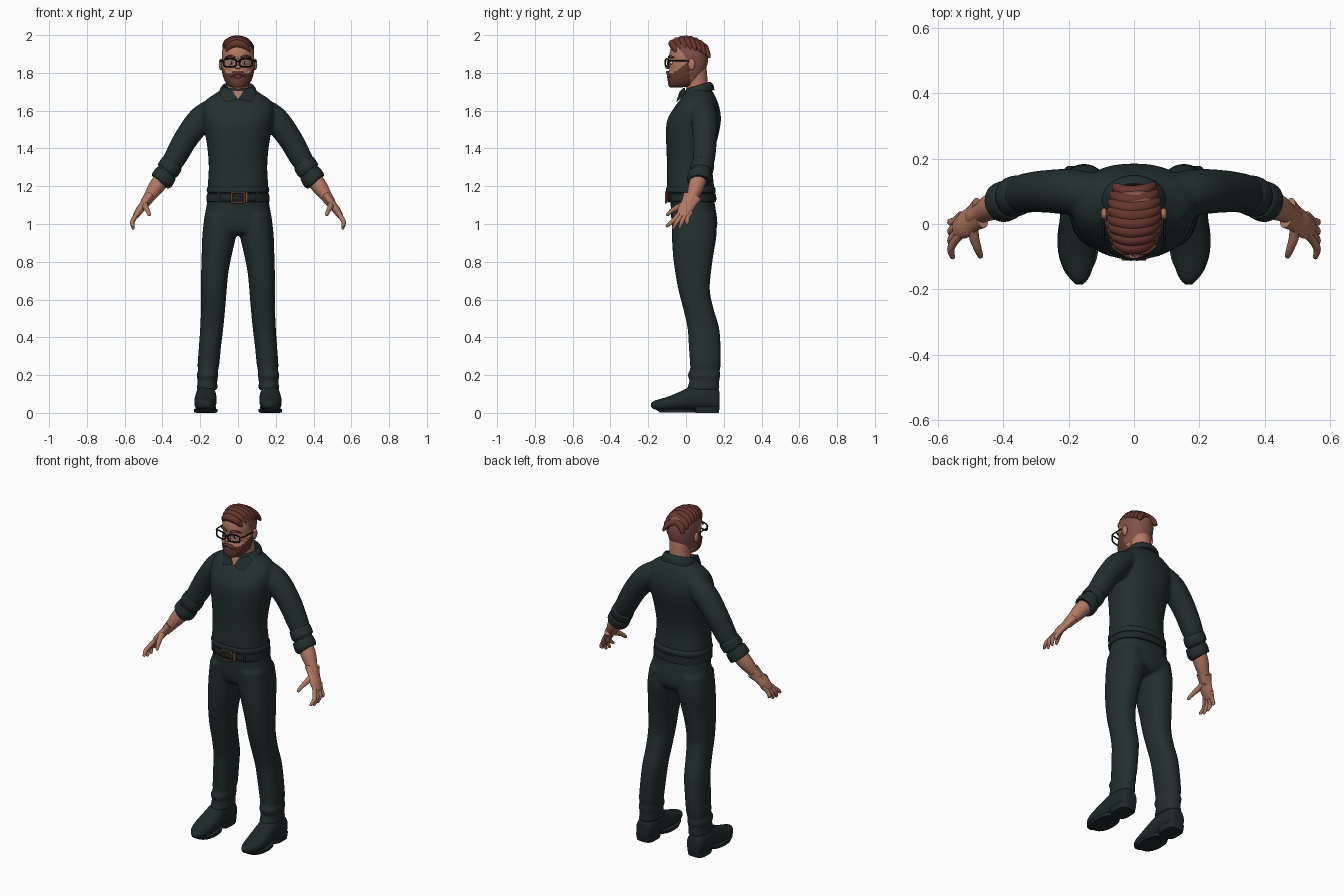
import bpy, bmesh, math
from mathutils import Vector, Matrix

cube = bpy.data.objects.get("Cube")
if cube:
    bpy.data.objects.remove(cube, do_unlink=True)


def material(name, r, g, b):
    m = bpy.data.materials.new(name)
    m.use_nodes = True
    m.diffuse_color = (r, g, b, 1)
    node = m.node_tree.nodes["Principled BSDF"]
    node.inputs["Base Color"].default_value = (r, g, b, 1)
    node.inputs["Roughness"].default_value = 0.8
    return m


CLOTH = material("dark green cloth", .016, .028, .028)
LEATHER = material("dark shoe leather", .013, .022, .022)
SKIN = material("skin", .44, .19, .12)
HAIR = material("auburn hair", .13, .036, .026)
SCALP = material("shaved scalp", .22, .085, .065)
BEARD = material("brown beard", .13, .045, .028)
BLACK = material("black frame", .006, .007, .008)
BUCKLE = material("copper buckle", .22, .075, .04)
WHITE = material("eye white", .6, .55, .5)


def finish(name, bm, mat):
    """Turn a bmesh into a smooth shaded object."""
    bmesh.ops.recalc_face_normals(bm, faces=bm.faces[:])
    mesh = bpy.data.meshes.new(name)
    bm.to_mesh(mesh)
    bm.free()
    mesh.materials.append(mat)
    for p in mesh.polygons:
        p.use_smooth = True
    mesh.set_sharp_from_angle(angle=math.radians(50))
    ob = bpy.data.objects.new(name, mesh)
    bpy.context.scene.collection.objects.link(ob)
    return ob


def spline(rows, steps):
    """Smooth interpolation of rows of numbers."""
    out = []
    for i in range(len(rows) - 1):
        a, b, c, d = rows[max(i - 1, 0)], rows[i], rows[i + 1], rows[min(i + 2, len(rows) - 1)]
        for k in range(steps):
            t = k / steps
            out.append([q + .5 * t * (r - p + t * (2 * p - 5 * q + 4 * r - s + t * (3 * (q - r) + s - p)))
                        for p, q, r, s in zip(a, b, c, d)])
    return out + [list(rows[-1])]


def bridge(name, rings, mat):
    bm = bmesh.new()
    vs = [[bm.verts.new(p) for p in ring] for ring in rings]
    n = len(vs[0])
    for a, b in zip(vs, vs[1:]):
        for j in range(n):
            bm.faces.new((a[j], a[(j + 1) % n], b[(j + 1) % n], b[j]))
    bm.faces.new(vs[0])
    bm.faces.new(vs[-1])
    return finish(name, bm, mat)


def oval(n, power):
    for j in range(n):
        c, s = math.cos(math.tau * j / n), math.sin(math.tau * j / n)
        yield (math.copysign(abs(c) ** (2 / power), c), math.copysign(abs(s) ** (2 / power), s))


def loft(name, rows, mat, axis="z", n=40, power=2.3, steps=5, sx=1):
    """Rows are (position, x low, x high, other low, other high) along an axis."""
    rings = []
    for t, x0, x1, b0, b1 in spline(rows, steps):
        ring = []
        for c, s in oval(n, power):
            x = sx * ((x0 + x1) / 2 + c * (x1 - x0) / 2)
            b = (b0 + b1) / 2 + s * (b1 - b0) / 2
            ring.append((x, b, t) if axis == "z" else (x, t, b))
        rings.append(ring)
    return bridge(name, rings, mat)


def body(name, rows, mat, **kw):
    """Centred loft, rows are (z, half width, front y, back y)."""
    return loft(name, [(z, -w, w, f, b) for z, w, f, b in rows], mat, **kw)


def tube(name, pts, mat, side=(0, 1, 0), wide=1, n=16, steps=4, sx=1, tip=True):
    """Rows are (x, y, z, radius); the section is stretched along side."""
    path = spline([(sx * x, y, z, r) for x, y, z, r in pts], steps)
    if tip:
        *p, r = path[-1]
        d = (Vector(p) - Vector(path[-2][:3])).normalized()
        for deg in (30, 60, 82):
            a = math.radians(deg)
            path.append([*(Vector(p) + d * r * math.sin(a)), r * math.cos(a)])
    rings = []
    for i, (*p, r) in enumerate(path):
        d = Vector(path[min(i + 1, len(path) - 1)][:3]) - Vector(path[max(i - 1, 0)][:3])
        d.normalize()
        u = Vector(side)
        u = (u - d * u.dot(d)).normalized()
        v = d.cross(u)
        rings.append([Vector(p) + u * c * r * wide + v * s * r for c, s in oval(n, 2)])
    return bridge(name, rings, mat)


def blob(name, loc, size, mat):
    bm = bmesh.new()
    bmesh.ops.create_uvsphere(bm, u_segments=20, v_segments=12, radius=1,
                              matrix=Matrix.LocRotScale(Vector(loc), None, Vector(size)))
    return finish(name, bm, mat)


def plate(name, pts, mat, thick=.008, sx=1):
    bm = bmesh.new()
    bm.faces.new([bm.verts.new((sx * x, y, z)) for x, y, z in pts])
    bmesh.ops.solidify(bm, geom=bm.faces[:], thickness=thick)
    return finish(name, bm, mat)


def fuse(name, parts, mat, voxel=.009):
    """Melt overlapping parts into one soft garment."""
    bm = bmesh.new()
    for p in parts:
        bm.from_mesh(p.data)
        bpy.data.objects.remove(p, do_unlink=True)
    ob = finish(name, bm, mat)
    rm = ob.modifiers.new("remesh", "REMESH")
    rm.mode, rm.voxel_size = "VOXEL", voxel
    ob.modifiers.new("soften", "SMOOTH").iterations = 4
    dg = bpy.context.evaluated_depsgraph_get()
    mesh = bpy.data.meshes.new_from_object(ob.evaluated_get(dg))
    ob.modifiers.clear()
    ob.data = mesh
    mesh.materials.clear()
    mesh.materials.append(mat)
    for p in mesh.polygons:
        p.use_smooth, p.material_index = True, 0


# Shirt: torso and sleeves
shirt = [body("torso", [(1.155, .158, -.095, .145), (1.2, .16, -.102, .148), (1.3, .155, -.1, .14),
                        (1.4, .162, -.104, .155), (1.5, .178, -.106, .178), (1.56, .186, -.096, .185),
                        (1.62, .186, -.06, .176), (1.66, .165, -.03, .162), (1.69, .12, -.008, .148),
                        (1.715, .085, .005, .13)], CLOTH)]
for s in (1, -1):
    shirt.append(tube("sleeve", [(.1, .09, 1.62, .06), (.19, .098, 1.56, .07), (.27, .1, 1.46, .065),
                                 (.33, .095, 1.355, .06), (.355, .088, 1.315, .055),
                                 (.4, .07, 1.24, .052)], CLOTH, n=28, sx=s, tip=False))
fuse("shirt", shirt, CLOTH)
body("shirt_hem", [(1.165, .155, -.095, .148), (1.168, .164, -.105, .156), (1.188, .165, -.106, .156),
                   (1.2, .156, -.098, .146)], CLOTH, steps=3)

# Trousers: hips and legs
pants = [body("hips", [(1.16, .155, -.088, .142), (1.08, .17, -.08, .157), (1.0, .182, -.076, .166),
                       (.955, .165, -.06, .15), (.94, .1, -.02, .11)], CLOTH)]
for s in (1, -1):
    pants.append(loft("leg", [(1.05, .0, .176, -.075, .155), (.95, .008, .188, -.075, .162),
                              (.85, .03, .192, -.07, .147), (.75, .05, .195, -.058, .133),
                              (.65, .06, .196, -.04, .126), (.55, .068, .196, -.014, .146),
                              (.45, .078, .2, .008, .175), (.35, .09, .207, .015, .183),
                              (.25, .1, .214, .022, .183), (.225, .106, .21, .02, .178),
                              (.2, .104, .22, .008, .182), (.17, .11, .214, .018, .176),
                              (.12, .108, .22, .002, .178)], CLOTH, sx=s))
fuse("trousers", pants, CLOTH)

# Belt and buckle
body("belt", [(1.118, .155, -.09, .145), (1.12, .167, -.1, .16), (1.16, .164, -.102, .157),
              (1.162, .15, -.09, .14)], LEATHER, steps=2)
tube("buckle", [(.034 * c, -.107, 1.14 + .027 * s, .005) for c, s in oval(24, 8)]
     + [(.034, -.107, 1.14, .005)], BUCKLE, steps=1, n=8, tip=False)
tube("buckle_pin", [(-.03, -.107, 1.14, .003), (.03, -.109, 1.14, .003)], BUCKLE, n=8)
for x in (.045, .1, -.1):
    y = -.103 + 2.2 * x * x
    tube("belt_loop", [(x, y, 1.115, .006), (x, y, 1.165, .006)],
         BUCKLE if x == .045 else LEATHER, n=8)

# Collar with open neck
collar = body("collar", [(1.685, .1, -.012, .15), (1.71, .096, -.008, .146), (1.732, .083, .0, .13),
                         (1.73, .074, .006, .122), (1.69, .066, .012, .116)], CLOTH, power=2)
for v in collar.data.vertices:
    v.co.z += .3 * (v.co.y - .065)
plate("open_neck", [(-.032, -.026, 1.708), (.032, -.026, 1.708), (.0, -.045, 1.655)], SKIN)
for s in (1, -1):
    plate("collar_flap", [(.024, -.034, 1.7), (.074, -.008, 1.725), (.098, .0, 1.69),
                          (.065, -.05, 1.645), (.006, -.048, 1.66)], CLOTH, sx=s)

# Arms, hands and shoes
for s in (1, -1):
    for a, z in ((0, 1.3), (1, 1.245)):
        x, y = .362 + a * .033, .086 - a * .016
        tube("rolled_cuff", [(x - .016, y + .005, z + .026, .05), (x - .012, y + .004, z + .02, .06),
                             (x + .01, y - .004, z - .016, .061), (x + .016, y - .005, z - .024, .046)],
             CLOTH, n=28, sx=s, tip=False)
    tube("forearm", [(.37, .08, 1.28, .044), (.43, .055, 1.2, .042), (.465, .036, 1.15, .032),
                     (.49, .022, 1.115, .027)], SKIN, n=20, sx=s)
    tube("palm", [(.47, .034, 1.145, .026), (.495, .015, 1.11, .021), (.52, -.004, 1.075, .021),
                  (.54, -.014, 1.045, .016)], SKIN, wide=1.95, n=20, sx=s)
    for k, (y, ty, tz) in enumerate([(-.042, -.1, .99), (-.022, -.067, .978),
                                     (-.001, -.033, .982), (.017, .004, 1.002)]):
        tube("finger", [(.527, y + .012, 1.065, .012), (.546, y - .008, 1.036, .0125),
                        (.56, (y + ty) / 2 - .005, 1.01, .0115), (.555, ty, tz, .008)], SKIN, n=12, sx=s)
    tube("thumb", [(.495, .0, 1.11, .018), (.488, -.045, 1.088, .015), (.478, -.075, 1.07, .012),
                   (.47, -.097, 1.05, .009)], SKIN, n=12, sx=s)
    loft("shoe", [(.178, .145, .19, .03, .09), (.17, .125, .212, .012, .125), (.12, .117, .222, .01, .145),
                  (.04, .115, .225, .015, .145), (-.02, .113, .23, .012, .118), (-.09, .118, .23, .01, .088),
                  (-.14, .128, .215, .014, .073), (-.17, .142, .193, .02, .063),
                  (-.185, .157, .178, .032, .05)], LEATHER, axis="y", sx=s)
    loft("sole", [(.02, .118, .218, -.16, .0), (.02, .108, .234, -.16, .06), (.003, .11, .232, -.14, .05),
                  (.003, .13, .21, -.1, .02)], LEATHER, steps=1, sx=s)
    loft("heel", [(0, .12, .222, .05, .173), (.035, .115, .226, .045, .178)], LEATHER,
         power=3.5, steps=1, sx=s)

# Neck and head
tube("neck", [(0, .068, 1.66, .062), (0, .06, 1.72, .058), (0, .05, 1.81, .06)], SKIN, n=28)
head = body("head", [(1.722, .02, -.075, -.02), (1.73, .042, -.083, .02), (1.75, .058, -.088, .06),
                     (1.78, .071, -.089, .09), (1.82, .079, -.087, .106), (1.86, .083, -.085, .116),
                     (1.9, .085, -.087, .118), (1.94, .079, -.078, .11), (1.965, .062, -.055, .09),
                     (1.98, .03, -.015, .055)], SKIN, n=72, power=2.2, steps=8)


def zone(p):
    """Painted zone of the head: beard, scalp or bare skin."""
    hairline = .016 - max(p.z - 1.86, 0) * .8
    if p.z > 1.775 and p.y > hairline or p.z > 1.955:
        return 1
    top = 1.812 - .012 * (.03 < abs(p.x) < .06) + max(p.y + .045, 0) * .9
    return 2 if p.y < .022 and p.z < top else 0


head.data.materials.append(SCALP)
head.data.materials.append(BEARD)
for p in head.data.polygons:
    p.material_index = zone(p.center)
for v in head.data.vertices:
    if zone(v.co) == 2:
        v.co += Vector((v.co.x, v.co.y - .01, 0)).normalized() * .008

# Face details and glasses
blob("nose_bridge", (0, -.088, 1.85), (.011, .012, .028), SKIN)
blob("nose_tip", (0, -.097, 1.831), (.016, .013, .011), SKIN)
blob("lips", (0, -.095, 1.778), (.022, .006, .006), SCALP)
tube("moustache", [(-.04, -.084, 1.779, .005), (-.02, -.095, 1.796, .009), (0, -.099, 1.803, .007),
                   (.02, -.095, 1.796, .009), (.04, -.084, 1.779, .005)], BEARD, n=10)
for s in (1, -1):
    blob("ear", (s * .091, .03, 1.845), (.011, .019, .031), SKIN)
    blob("eye", (s * .035, -.076, 1.853), (.015, .009, .009), WHITE)
    blob("iris", (s * .035, -.083, 1.853), (.006, .004, .007), BLACK)
    tube("eyebrow", [(.014, -.09, 1.881, .005), (.04, -.086, 1.889, .006), (.066, -.067, 1.881, .004)],
         HAIR, n=10, sx=s)
    rim = [(.043 + .034 * c, -.101 + .008 * c, 1.853 + .021 * t, .0042) for c, t in oval(32, 3.5)]
    tube("glasses_rim", rim + rim[:1], BLACK, n=8, steps=1, sx=s, tip=False)
    tube("glasses_arm", [(.077, -.093, 1.865, .004), (.091, -.07, 1.865, .0035), (.093, .0, 1.864, .0035),
                         (.094, .035, 1.855, .003)], BLACK, side=(0, 0, 1), n=8, sx=s)
tube("glasses_bridge", [(-.012, -.108, 1.861, .004), (.012, -.108, 1.861, .004)], BLACK, n=8)

# Swept hair: overlapping locks combed across the crown
for i in range(8):
    y = -.066 + i * .024
    w = math.sqrt(1 - ((y - .02) / .135) ** 2)
    top = 1.978 - 4.5 * (y - .005) ** 2
    tube("hair_lock", [(-.074 * w, y + .014, top - .042, .01), (-.058 * w, y + .004, top - .016, .018),
                       (-.012, y - .006, top, .021), (.04 * w, y, top - .01, .02),
                       (.07 * w, y + .014, top - .036, .014), (.078 * w, y + .022, top - .052, .006)],
         HAIR, n=14, steps=5)
